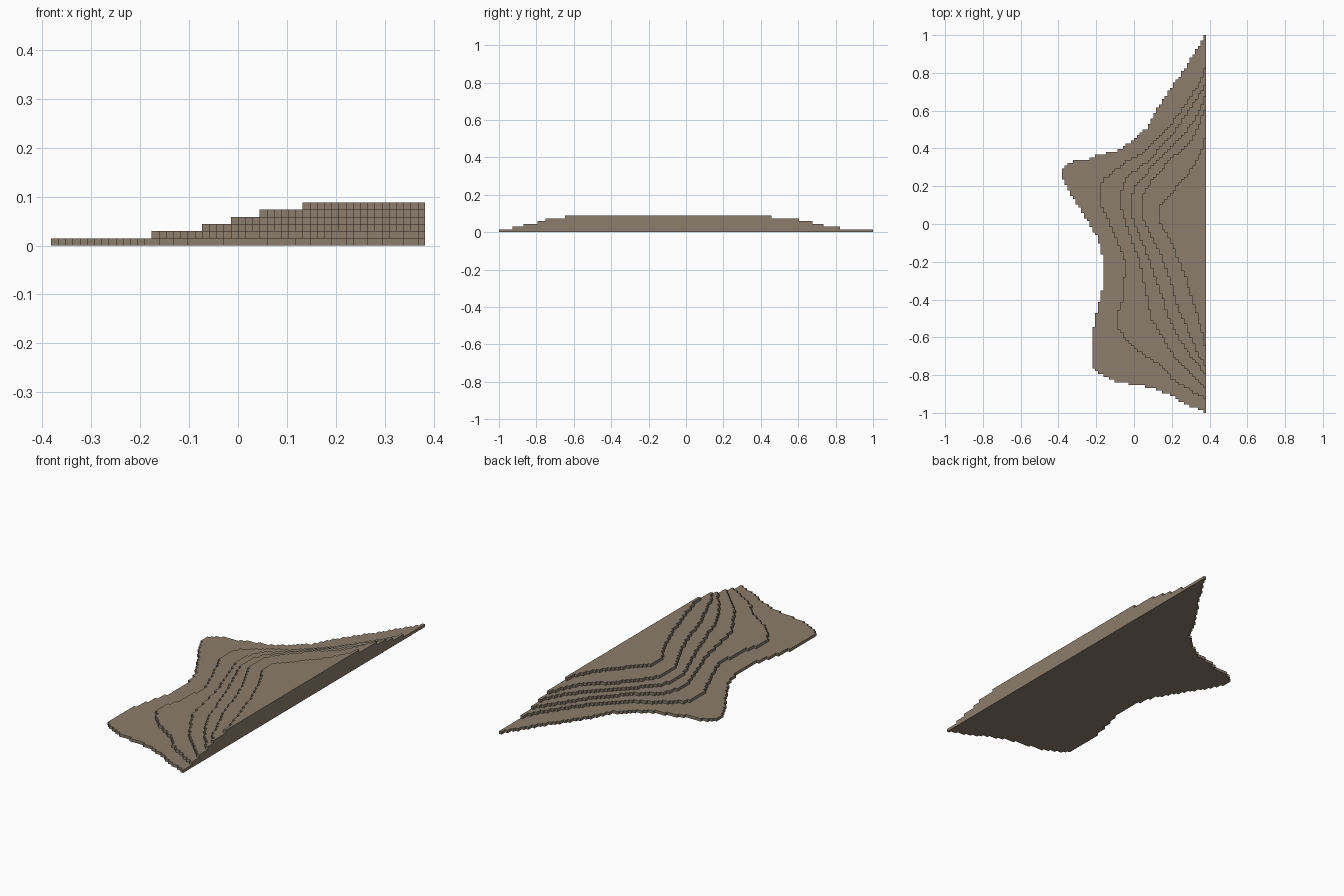
import bpy
import bmesh

cube = bpy.data.objects.get("Cube")
if cube:
    bpy.data.objects.remove(cube, do_unlink=True)

ROWS = 136
CELL = 2 / ROWS
RIGHT_EDGE = 26 * CELL
LAYER_HEIGHT = CELL

# Single stone colour
stone = bpy.data.materials.new("warm_grey_stone")
stone.use_nodes = True
stone_colour = (0.258, 0.205, 0.147, 1)
stone.diffuse_color = stone_colour
shader = next(n for n in stone.node_tree.nodes if n.type == 'BSDF_PRINCIPLED')
shader.inputs["Base Color"].default_value = stone_colour
shader.inputs["Roughness"].default_value = 0.9


def edge_at(profile, y):
    """Left edge of a layer at y, or None where the layer does not reach."""
    for (x_upper, y_upper), (x_lower, y_lower) in zip(profile, profile[1:]):
        if y_lower <= y <= y_upper:
            blend = (y_upper - y) / (y_upper - y_lower)
            return x_upper + (x_lower - x_upper) * blend
    return None


def stepped_outline(profile):
    """Snap the smooth edge to square cells, row by row from the back."""
    outline = []
    bottom = None
    for row in range(ROWS):
        y_top = 1 - row * CELL
        edge = edge_at(profile, y_top - CELL / 2)
        if edge is None:
            continue
        width = max(1, round((RIGHT_EDGE - edge) / CELL))
        x = RIGHT_EDGE - width * CELL
        if not outline:
            outline.append((RIGHT_EDGE, y_top))
        if len(outline) == 1:
            outline.append((x, y_top))
        elif abs(outline[-1][0] - x) > CELL / 2:
            outline.append((outline[-1][0], y_top))
            outline.append((x, y_top))
        bottom = y_top - CELL
    outline.append((outline[-1][0], bottom))
    outline.append((RIGHT_EDGE, bottom))
    return outline


def contour_layer(name, level, hundredths):
    """One terrace: a stepped outline extruded by one layer height."""
    profile = [(x / 100, y / 100) for x, y in hundredths]
    base_z = level * LAYER_HEIGHT
    bm = bmesh.new()
    corners = [bm.verts.new((x, y, base_z)) for x, y in stepped_outline(profile)]
    base = bm.faces.new(corners)
    extruded = bmesh.ops.extrude_face_region(bm, geom=[base], use_keep_orig=True)
    raised = [g for g in extruded["geom"] if isinstance(g, bmesh.types.BMVert)]
    bmesh.ops.translate(bm, verts=raised, vec=(0, 0, LAYER_HEIGHT))
    bmesh.ops.recalc_face_normals(bm, faces=bm.faces)
    mesh = bpy.data.meshes.new(name)
    bm.to_mesh(mesh)
    bm.free()
    mesh.materials.append(stone)
    layer = bpy.data.objects.new(name, mesh)
    bpy.context.collection.objects.link(layer)


# Terraces, lowest first; each profile runs from back to front
contour_layer("ground_layer", 0, [
    (38, 100), (32, 91), (26, 81), (19, 71), (12, 61), (7, 51), (0, 45),
    (-8, 39), (-20, 36), (-25, 34), (-33, 33), (-37, 31), (-38, 28), (-38, 24),
    (-33, 15), (-29, 9), (-20, -6), (-17, -14), (-16, -31), (-19, -43),
    (-22, -58), (-22, -76), (-17, -80), (-9, -84), (1, -85), (10, -87),
    (20, -91), (27, -95), (38, -100)])
contour_layer("lower_terrace", 1, [
    (38, 83), (33, 72), (22, 56), (14, 47), (5, 38), (-4, 33), (-16, 24),
    (-18, 20), (-18, 12), (-13, 0), (-7, -14), (-5, -20), (-5, -26),
    (-6, -40), (-9, -49), (-9, -55), (-5, -60), (0, -66), (14, -75),
    (20, -82), (38, -93)])
contour_layer("lower_middle_terrace", 2, [
    (38, 74), (33, 66), (22, 50), (8, 34), (0, 28), (-5, 23), (-7, 16),
    (-7, 8), (-2, -7), (3, -20), (6, -36), (9, -50), (13, -57), (21, -70),
    (38, -87)])
contour_layer("upper_middle_terrace", 3, [
    (38, 67), (33, 57), (28, 50), (12, 33), (0, 20), (-1, 14), (-1, 3),
    (5, -12), (9, -22), (16, -42), (18, -50), (27, -66), (38, -80)])
contour_layer("upper_terrace", 4, [
    (38, 61), (33, 50), (30, 44), (18, 33), (7, 20), (4, 14), (4, 4),
    (11, -10), (18, -26), (23, -44), (31, -62), (33, -68), (38, -75)])
contour_layer("summit_terrace", 5, [
    (38, 45), (32, 31), (22, 19), (13, 9), (13, 1), (20, -10), (27, -28),
    (33, -47), (38, -65)])
